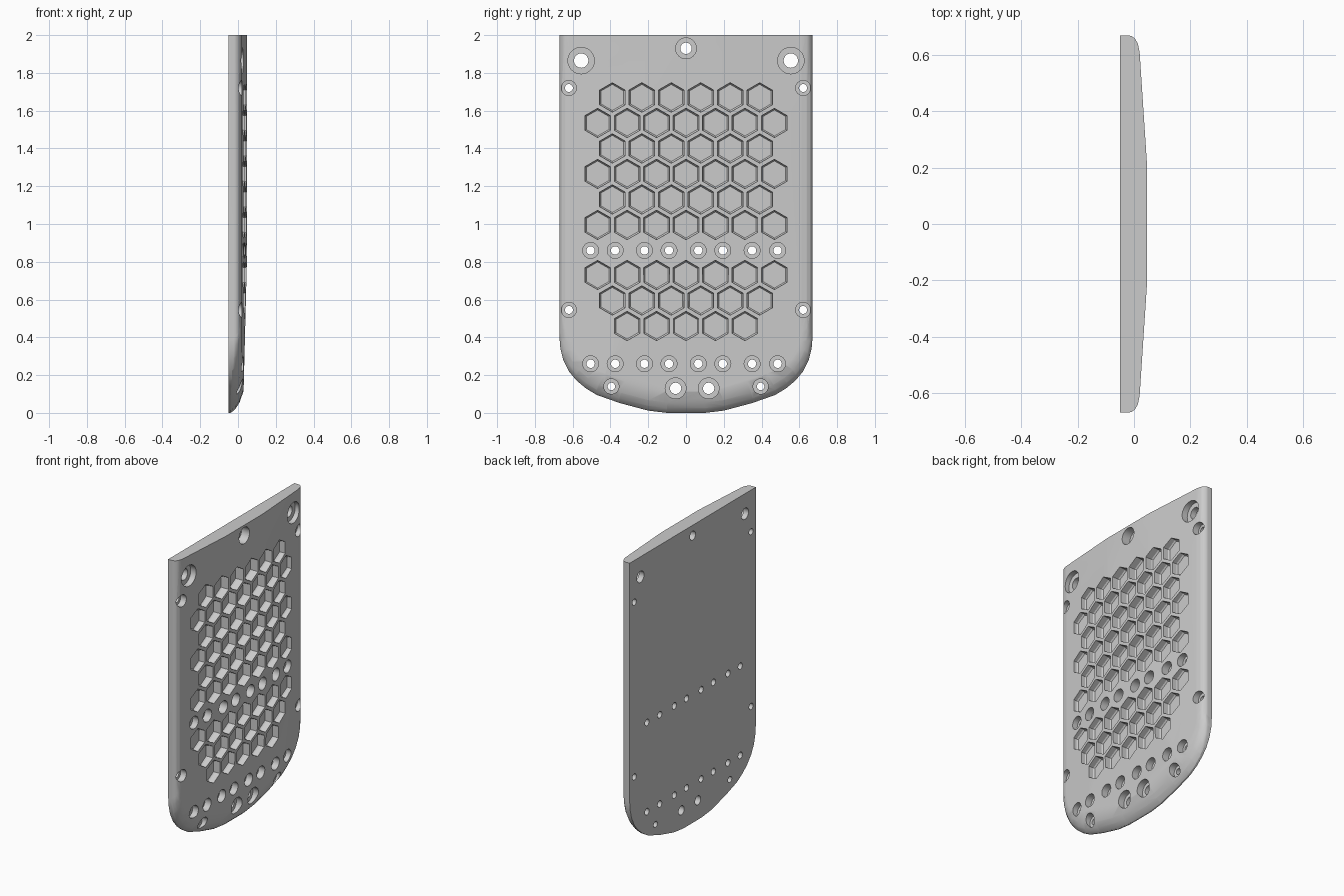
import bpy, bmesh, math
from mathutils import Vector

if "Cube" in bpy.data.objects:
    bpy.data.objects.remove(bpy.data.objects["Cube"])

BACK, FRONT = -0.05, 0.047


def make_object(name, bm):
    bmesh.ops.recalc_face_normals(bm, faces=bm.faces)
    mesh = bpy.data.meshes.new(name)
    bm.to_mesh(mesh)
    bm.free()
    ob = bpy.data.objects.new(name, mesh)
    bpy.context.collection.objects.link(ob)
    return ob


def cut(bm, point, normal):
    """Slice away everything on the normal side and cap the convex body."""
    bmesh.ops.bisect_plane(bm, geom=bm.verts[:] + bm.edges[:] + bm.faces[:], dist=1e-6,
                           plane_co=point, plane_no=Vector(normal).normalized(), clear_outer=True)
    rim = [e for e in bm.edges if e.is_boundary]
    if rim:
        bmesh.ops.holes_fill(bm, edges=rim, sides=0)


# Outline of the plate: straight sides, softly pointed rounded bottom
half = [(.1, 0), (.2, .012), (.35, .052), (.47, .094), (.53, .13), (.58, .172),
        (.62, .22), (.65, .28), (.665, .34), (.67, .4), (.67, 2)]
outline = half + [(-y, z) for y, z in reversed(half)]
bm = bmesh.new()
base = bm.faces.new([bm.verts.new((BACK, y, z)) for y, z in outline])
top = bmesh.ops.extrude_face_region(bm, geom=[base], use_keep_orig=True)["geom"]
bmesh.ops.translate(bm, vec=(FRONT - BACK, 0, 0),
                    verts=[g for g in top if isinstance(g, bmesh.types.BMVert)])
bmesh.ops.recalc_face_normals(bm, faces=bm.faces)

# Broad front slopes towards the sides and the bottom
for s in (1, -1):
    cut(bm, (FRONT, s * .2, 1), (.41, s * .027, 0))
cut(bm, (FRONT, 0, .8), (.67, 0, -.017))

# Rounded rim: tight on the sides, long bevel on the bottom
side = [(0, -.02), (.003, -.008), (.012, .004), (.03, .014), (.06, .02)]
bottom = [(0, -.04), (.008, -.028), (.025, -.011), (.055, .008), (.1, .024)]
for i, a in enumerate(outline):
    b = outline[(i + 1) % len(outline)]
    e = Vector((b[0] - a[0], b[1] - a[1])).normalized()
    n = Vector((-e.y, e.x))                     # inward normal
    if n.y < -.5:                               # the top edge stays square
        continue
    t = abs(n.y)
    prof = [Vector(p).lerp(Vector(q), t) for p, q in zip(side, bottom)]
    for p, q in zip(prof, prof[1:]):
        d = q - p
        cut(bm, (p.y, a[0] + n.x * p.x, a[1] + n.y * p.x), (d.x, -d.y * n.x, -d.y * n.y))

# Clean convex shell
points = [v.co.copy() for v in bm.verts]
bm.free()
bm = bmesh.new()
for p in points:
    bm.verts.new(p)
bmesh.ops.remove_doubles(bm, verts=bm.verts, dist=2e-4)
bmesh.ops.convex_hull(bm, input=bm.verts)
bmesh.ops.dissolve_limit(bm, angle_limit=math.radians(.5), verts=bm.verts, edges=bm.edges)
bmesh.ops.delete(bm, geom=[v for v in bm.verts if not v.link_faces], context="VERTS")
plate = make_object("perforated_plate", bm)

# Cutters: each is a closed stack of rings along x
cb = bmesh.new()


def ring_stack(y, z, rings, sides):
    loops = []
    for x, r in rings:
        loops.append([cb.verts.new((x, y + r * math.sin(2 * math.pi * k / sides),
                                    z + r * math.cos(2 * math.pi * k / sides)))
                      for k in range(sides)])
    for l, m in zip(loops, loops[1:]):
        for k in range(sides):
            j = (k + 1) % sides
            cb.faces.new((l[k], l[j], m[j], m[k]))
    cb.faces.new(loops[0])
    cb.faces.new(loops[-1])


def screw_hole(y, z, outer, inner, floor=-.012):
    ring_stack(y, z, [(-.1, inner), (floor, inner), (floor, outer), (.1, outer)], 32)


# Hexagonal pockets with softened floors
rows = [(1.67, 6), (1.535, 7), (1.4, 6), (1.265, 7), (1.13, 6), (.995, 7),
        (.73, 7), (.595, 6), (.46, 5)]
for z, count in rows:
    for k in range(count):
        ring_stack((k - (count - 1) / 2) * .156, z,
                   [(-.005, .069), (.004, .076), (.1, .081)], 6)

# Counterbored holes
for z in (.86, .26):
    for y in (-.505, -.375, -.22, -.09, .065, .195, .35, .485):
        screw_hole(y, z, .042, .022)
for s in (1, -1):
    screw_hole(s * .555, 1.865, .07, .038)
    screw_hole(s * .62, 1.72, .04, .021, -.02)
    screw_hole(s * .62, .545, .04, .021, -.02)
    screw_hole(s * .395, .14, .04, .02, -.018)
screw_hole(0, 1.93, .055, .03)
for y in (-.055, .12):
    screw_hole(y, .13, .055, .03)
cutter = make_object("pocket_cutter", cb)
cutter.hide_render = True

# Cut everything out of the plate
bpy.context.view_layer.objects.active = plate
plate.select_set(True)
cutter.select_set(False)
mod = plate.modifiers.new("pockets", "BOOLEAN")
mod.operation = "DIFFERENCE"
mod.solver = "EXACT"
mod.object = cutter
bpy.ops.object.modifier_apply(modifier=mod.name)
bpy.data.objects.remove(cutter)

# Smooth curves, crisp edges, flat broad faces
bpy.ops.object.shade_smooth_by_angle(angle=math.radians(25))
wn = plate.modifiers.new("face_weighting", "WEIGHTED_NORMAL")
wn.keep_sharp = True
